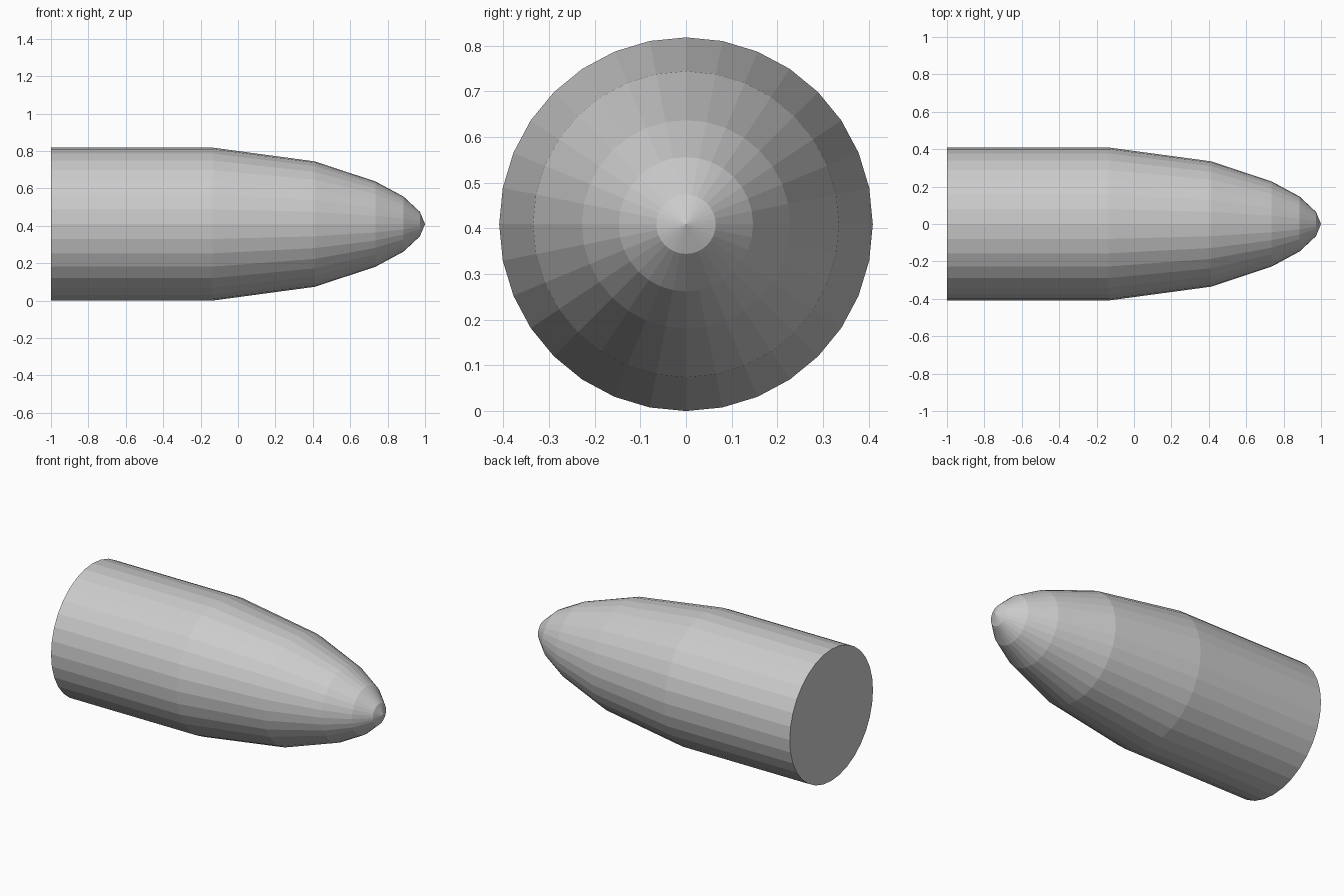
import bpy, bmesh
from math import cos, sin, tau

if "Cube" in bpy.data.objects:
    bpy.data.objects.remove(bpy.data.objects["Cube"])

SIDES = 32
R = 0.409
# (x, radius) from the flat base to the nose
PROFILE = [(-1.0, R), (-0.136, R), (0.412, 0.335), (0.735, 0.228),
           (0.885, 0.147), (0.973, 0.065)]

bm = bmesh.new()

# rings around the x axis
rings = [[bm.verts.new((x, r * cos(tau * i / SIDES), R + r * sin(tau * i / SIDES)))
          for i in range(SIDES)] for x, r in PROFILE]

# side panels
for a, b in zip(rings, rings[1:]):
    for i in range(SIDES):
        j = (i + 1) % SIDES
        bm.faces.new((a[i], a[j], b[j], b[i]))

# pointed nose and flat base
tip = bm.verts.new((1.0, 0, R))
for i in range(SIDES):
    bm.faces.new((rings[-1][i], rings[-1][(i + 1) % SIDES], tip))
bm.faces.new(rings[0])

bmesh.ops.recalc_face_normals(bm, faces=bm.faces)
mesh = bpy.data.meshes.new("pointed_cylinder")
bm.to_mesh(mesh)
bm.free()
bpy.context.collection.objects.link(bpy.data.objects.new("pointed_cylinder", mesh))
